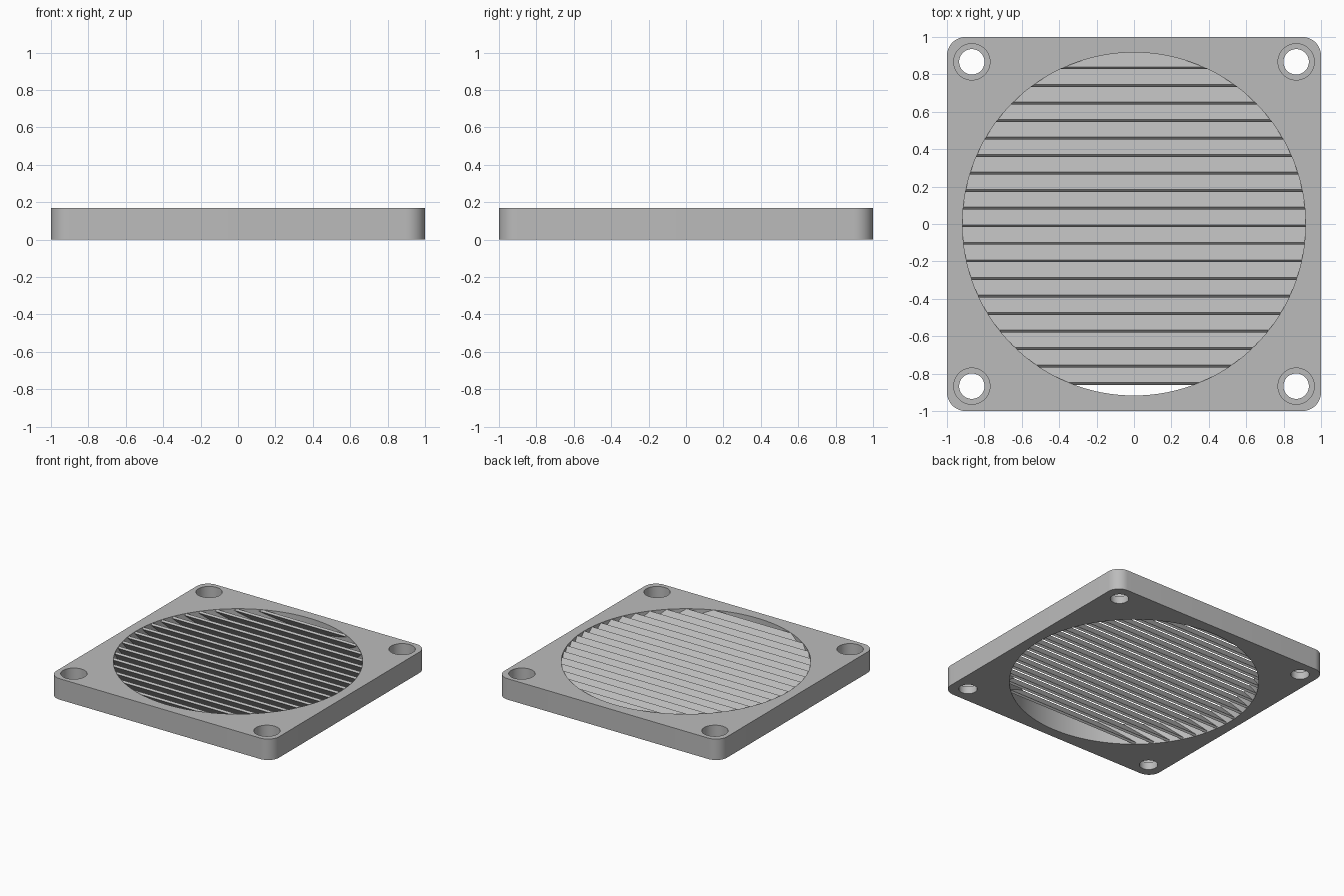
import bpy
from math import cos, sin, pi, radians
from mathutils import Matrix, Vector

HEIGHT = 0.17
OPENING = 0.917      # radius of the central opening
HOLE = 0.867         # screw hole offset from the centre
PITCH = 0.0938       # slat spacing
SLATS = 19

old = bpy.data.objects.get("Cube")
if old:
    bpy.data.objects.remove(old, do_unlink=True)

grey = bpy.data.materials.new("plain_grey")
grey.use_nodes = True
colour = (0.5, 0.5, 0.5, 1)
grey.diffuse_color = colour
grey.node_tree.nodes["Principled BSDF"].inputs["Base Color"].default_value = colour


def prism(name, outline, axis, start, end):
    """Extrude a 2D outline along z or x."""
    def place(u, v, w):
        return (u, v, w) if axis == "z" else (w, u, v)
    n = len(outline)
    verts = [place(u, v, w) for w in (start, end) for u, v in outline]
    faces = [tuple(reversed(range(n))), tuple(range(n, 2 * n))]
    faces += [(i, (i + 1) % n, n + (i + 1) % n, n + i) for i in range(n)]
    mesh = bpy.data.meshes.new(name)
    mesh.from_pydata(verts, [], faces)
    mesh.materials.append(grey)
    obj = bpy.data.objects.new(name, mesh)
    bpy.context.collection.objects.link(obj)
    return obj


def circle(radius, n, cx=0, cy=0):
    return [(cx + radius * cos(2 * pi * i / n), cy + radius * sin(2 * pi * i / n))
            for i in range(n)]


def boolean(obj, cutter, operation):
    """Apply a boolean and discard the cutter."""
    mod = obj.modifiers.new("cut", "BOOLEAN")
    mod.operation, mod.object, mod.solver = operation, cutter, "EXACT"
    bpy.context.view_layer.objects.active = obj
    bpy.ops.object.modifier_apply(modifier=mod.name)
    bpy.data.objects.remove(cutter, do_unlink=True)


def smooth(obj):
    bpy.ops.object.select_all(action="DESELECT")
    obj.select_set(True)
    bpy.context.view_layer.objects.active = obj
    bpy.ops.object.shade_smooth_by_angle(angle=radians(30))


# Square frame with rounded corners
corner, steps = 0.1, 12
outline = []
for k, (sx, sy) in enumerate([(1, 1), (-1, 1), (-1, -1), (1, -1)]):
    for i in range(steps + 1):
        a = (k + i / steps) * pi / 2
        outline.append((sx * (1 - corner) + corner * cos(a),
                        sy * (1 - corner) + corner * sin(a)))
frame = prism("frame", outline, "z", 0, HEIGHT)

# Central opening and counterbored screw holes
boolean(frame, prism("opening", circle(OPENING, 128), "z", -0.1, 0.3), "DIFFERENCE")
for sx in (-1, 1):
    for sy in (-1, 1):
        x, y = sx * HOLE, sy * HOLE
        for radius, floor in ((0.068, -0.1), (0.097, 0.06)):
            cutter = prism("hole", circle(radius, 48, x, y), "z", floor, 0.3)
            boolean(frame, cutter, "DIFFERENCE")
smooth(frame)

# Louvre slats: thin boards tilted down towards the back, trimmed to the opening
thick = 0.018
length = HEIGHT * 2 ** 0.5 - thick
tilt = Matrix.Rotation(radians(-45), 2)
for i in range(SLATS):
    middle = -0.861 + i * PITCH + HEIGHT / 2
    section = []
    for u, v in ((-1, -1), (1, -1), (1, 1), (-1, 1)):
        p = tilt @ Vector((u * length / 2, v * thick / 2))
        section.append((middle + p.x, HEIGHT / 2 + p.y))
    slat = prism(f"slat_{i + 1}", section, "x", -1, 1)
    trim = prism("trim", circle(OPENING + 0.001, 128), "z", -0.1, 0.3)
    boolean(slat, trim, "INTERSECT")
